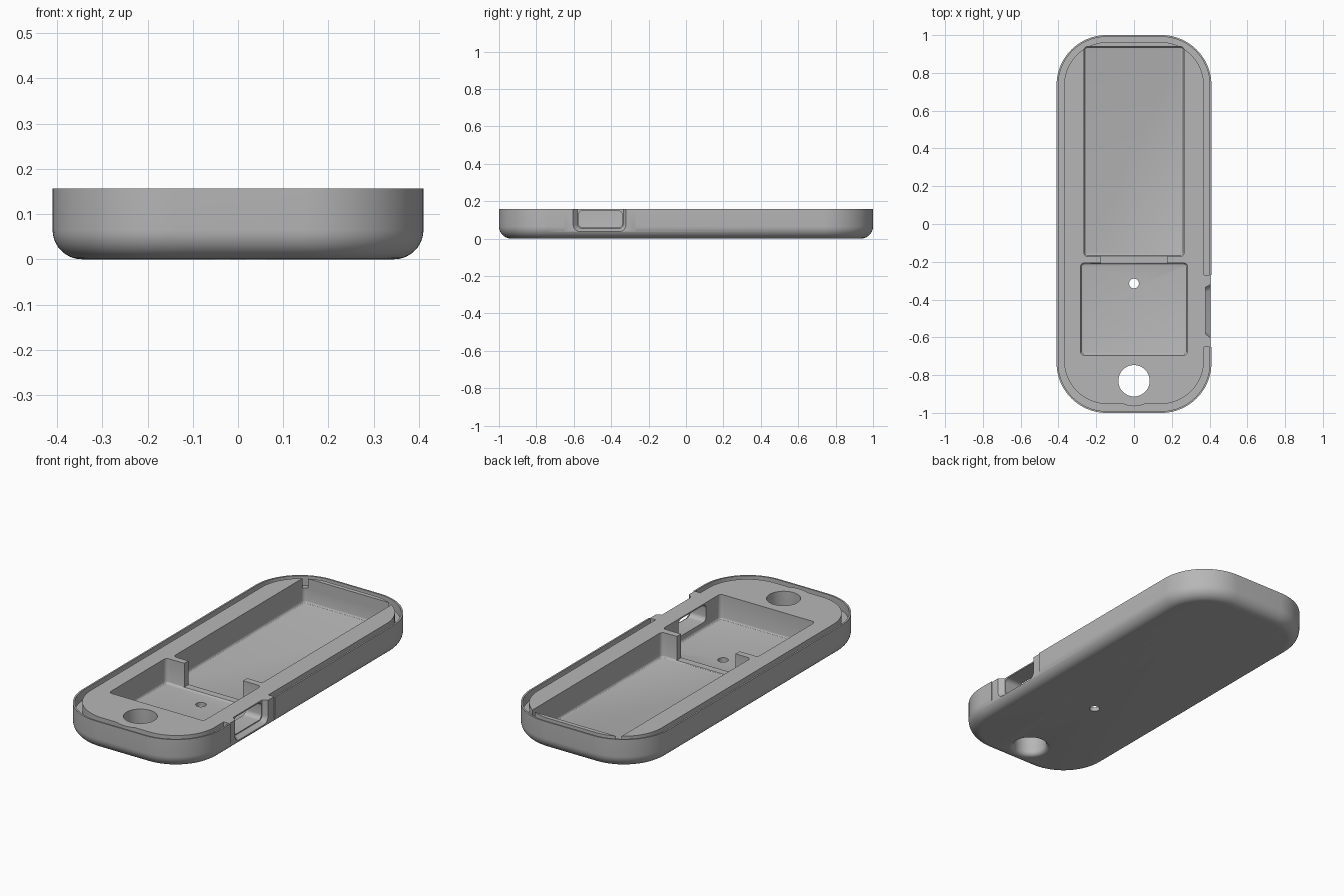
import bpy, bmesh
from math import sin, cos, pi, radians

if "Cube" in bpy.data.objects:
    bpy.data.objects.remove(bpy.data.objects["Cube"], do_unlink=True)

grey = bpy.data.materials.new("plain_grey")
grey.use_nodes = True
grey.diffuse_color = (0.47, 0.47, 0.47, 1)
grey.node_tree.nodes["Principled BSDF"].inputs["Base Color"].default_value = grey.diffuse_color

HEIGHT = 0.157


def rounded(u0, u1, v0, v1, r, n=6):
    """Rounded rectangle outline from its limits."""
    pts = []
    corners = [(u1 - r, v1 - r), (u0 + r, v1 - r), (u0 + r, v0 + r), (u1 - r, v0 + r)]
    for k, (cu, cv) in enumerate(corners):
        for i in range(n + 1):
            a = (k + i / n) * pi / 2
            pts.append((cu + r * cos(a), cv + r * sin(a)))
    return pts


def circle(cx, cy, r, n=48):
    return [(cx + r * cos(2 * pi * i / n), cy + r * sin(2 * pi * i / n)) for i in range(n)]


def loft(name, layers, axis="z"):
    """Closed solid through (outline, level) layers along an axis."""
    bm = bmesh.new()
    rings = []
    for outline, h in layers:
        rings.append([bm.verts.new((u, v, h) if axis == "z" else (h, u, v)) for u, v in outline])
    for a, b in zip(rings, rings[1:]):
        for i in range(len(a)):
            j = (i + 1) % len(a)
            bm.faces.new((a[i], a[j], b[j], b[i]))
    bm.faces.new(rings[0][::-1])
    bm.faces.new(rings[-1])
    bmesh.ops.recalc_face_normals(bm, faces=bm.faces)
    mesh = bpy.data.meshes.new(name)
    bm.to_mesh(mesh)
    bm.free()
    mesh.materials.append(grey)
    ob = bpy.data.objects.new(name, mesh)
    bpy.context.collection.objects.link(ob)
    return ob


def combine(target, tool, operation="DIFFERENCE"):
    """Apply a boolean and discard the tool."""
    mod = target.modifiers.new("cut", "BOOLEAN")
    mod.operation, mod.object, mod.solver = operation, tool, "EXACT"
    bpy.context.view_layer.objects.active = target
    bpy.ops.object.modifier_apply(modifier=mod.name)
    bpy.data.objects.remove(tool, do_unlink=True)


def box(name, x0, x1, y0, y1, z0, z1):
    return loft(name, [([(x0, y0), (x1, y0), (x1, y1), (x0, y1)], z) for z in (z0, z1)])


def pocket(name, x, y0, y1, floor, r=0.02, fillet=0.012):
    """Pocket cutter with a filleted floor edge."""
    layers = []
    for i in range(4):
        a = i / 3 * pi / 2
        d = fillet * (1 - sin(a))
        layers.append((rounded(-x + d, x - d, y0 + d, y1 - d, r - d), floor + fillet * (1 - cos(a))))
    layers.append((rounded(-x, x, y0, y1, r), 0.2))
    return loft(name, layers)


# Case body with a rounded underside edge
EDGE = 0.065
layers = []
for i in range(11):
    a = i / 10 * pi / 2
    d = EDGE * (1 - sin(a))
    layers.append((rounded(-0.41 + d, 0.41 - d, -1 + d, 1 - d, 0.265 - d, 20), EDGE * (1 - cos(a))))
layers.append((rounded(-0.41, 0.41, -1, 1, 0.265, 20), HEIGHT))
case = loft("case_body", layers)

# Rim groove, interrupted beside the side port and bulging round the strap hole
groove = loft("groove", [(rounded(-0.401, 0.401, -0.991, 0.991, 0.256, 20), z) for z in (0.105, 0.2)])
core = loft("deck_core", [(rounded(-0.37, 0.37, -0.953, 0.963, 0.23, 20), z) for z in (0.05, 0.3)])
boss = loft("strap_boss", [(circle(0, -0.83, 0.135), z) for z in (0.06, 0.29)])
for tool in (core, boss, box("port_bridge", 0.3, 0.5, -0.65, -0.27, 0.04, 0.31)):
    combine(groove, tool)
combine(case, groove)

# Long pocket, square pocket and the passage between them
combine(case, pocket("long_pocket", 0.265, -0.172, 0.94, 0.023))
combine(case, pocket("square_pocket", 0.283, -0.695, -0.207, 0.023))
combine(case, box("passage", -0.175, 0.175, -0.23, -0.15, 0.029, 0.2))

# Strap hole with a flared underside, and a small pin hole
FLARE = 0.025
layers = [(circle(0, -0.83, 0.083 + FLARE), -0.02)]
for i in range(7):
    a = i / 6 * pi / 2
    layers.append((circle(0, -0.83, 0.083 + FLARE * (1 - sin(a))), FLARE * (1 - cos(a))))
layers.append((circle(0, -0.83, 0.083), 0.2))
combine(case, loft("strap_hole", layers))
combine(case, loft("pin_hole", [(circle(0, -0.315, 0.026, 24), z) for z in (-0.05, 0.1)]))

# Side port: shallow flat, flared recess and tunnel into the square pocket
combine(case, box("port_flat", 0.404, 0.5, -0.65, -0.27, 0.033, 0.2))
combine(case, loft("port_recess", [
    (rounded(-0.58, -0.335, 0.053, 0.22, 0.025), 0.378),
    (rounded(-0.605, -0.32, 0.037, 0.24, 0.035), 0.406),
    (rounded(-0.605, -0.32, 0.037, 0.24, 0.035), 0.45)], "x"))
combine(case, loft("port_tunnel", [
    (rounded(-0.575, -0.34, 0.058, 0.15, 0.025), x) for x in (0.25, 0.41)], "x"))

# Smooth the rounded surfaces, keep the edges crisp
bpy.ops.object.select_all(action="DESELECT")
case.select_set(True)
bpy.context.view_layer.objects.active = case
bpy.ops.object.shade_smooth_by_angle(angle=radians(30))
